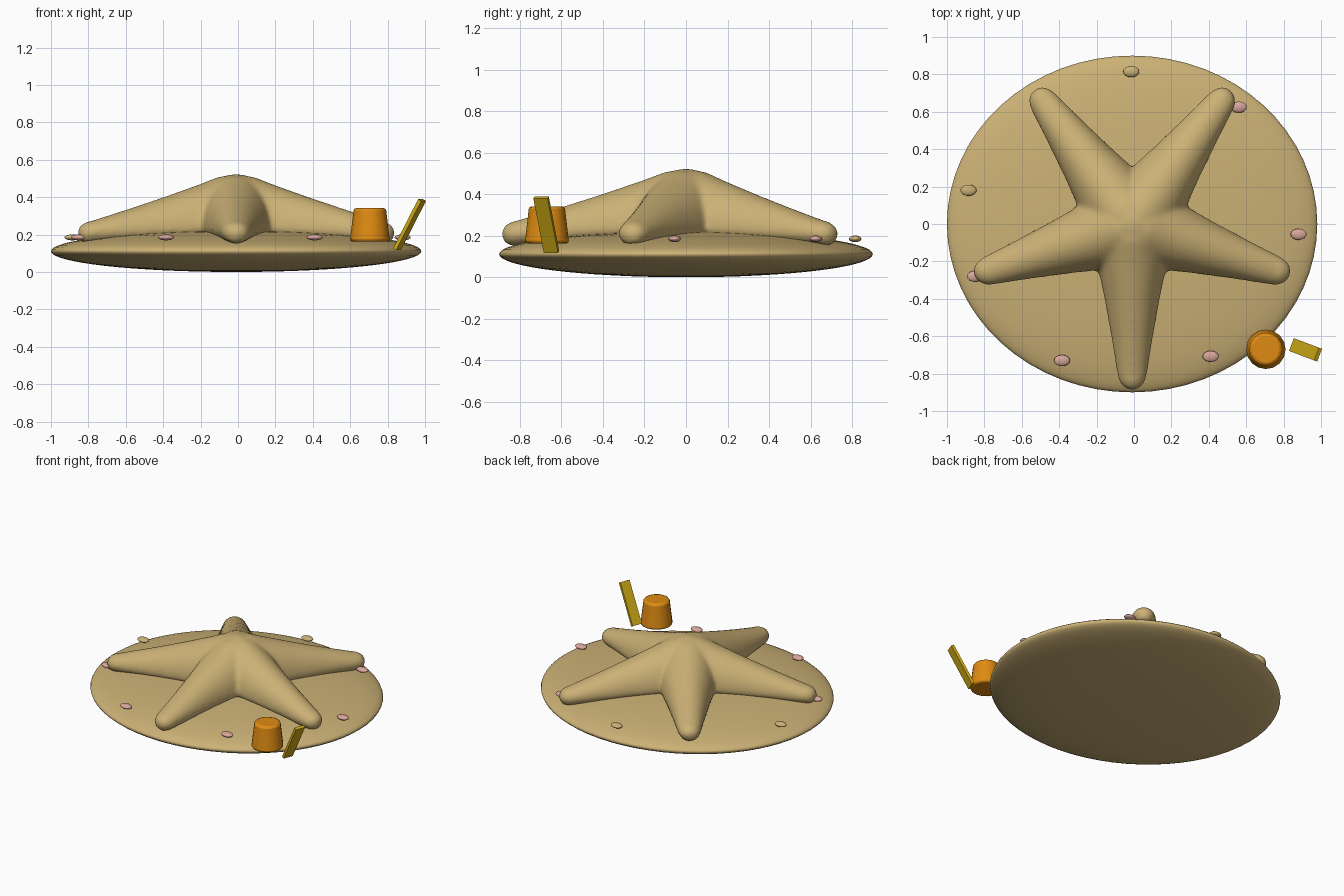
import bpy, bmesh, math
from mathutils import Matrix

if "Cube" in bpy.data.objects:
    bpy.data.objects.remove(bpy.data.objects["Cube"])


def material(name, r, g, b):
    m = bpy.data.materials.new(name)
    m.diffuse_color = (r, g, b, 1)
    m.use_nodes = True
    m.node_tree.nodes["Principled BSDF"].inputs["Base Color"].default_value = m.diffuse_color
    return m


SAND = material("sand", 0.60, 0.44, 0.18)
STAR = material("starfish tan", 0.60, 0.44, 0.18)
PINK = material("shell pink", 0.68, 0.38, 0.33)
ORANGE = material("bucket orange", 0.74, 0.26, 0.006)
YELLOW = material("spade yellow", 0.62, 0.40, 0.008)


def finish(ob, name, mat):
    ob.name = name
    ob.data.materials.append(mat)
    return ob


def ellipsoid(name, loc, radii, mat, seg=16, rings=10):
    bpy.ops.mesh.primitive_uv_sphere_add(segments=seg, ring_count=rings, location=loc)
    ob = bpy.context.object
    ob.scale = radii
    bpy.ops.object.shade_smooth()
    return finish(ob, name, mat)


# Sand mound: a flat lens
ellipsoid("sand_mound", (-0.01, 0, 0.111), (0.99, 0.9, 0.111), SAND, 64, 32)

# Starfish: five lofted arms fused and softened
# each ring: distance from centre, half width, crest height
RINGS = [(0, 0.20, 0.525), (0.1, 0.20, 0.508), (0.2, 0.19, 0.47),
         (0.4, 0.148, 0.402), (0.6, 0.112, 0.338), (0.8, 0.08, 0.277),
         (0.845, 0.068, 0.266), (0.872, 0.047, 0.25), (0.886, 0.02, 0.228)]
N = 32
bm = bmesh.new()
for k in range(5):
    turn = Matrix.Rotation(math.radians(-90 + 72 * k), 4, 'Z')
    loops = []
    for d, w, top in RINGS:
        zc = 0.24 - 0.034 * d
        loop = []
        for i in range(N):
            a = 2 * math.pi * i / N
            s = math.sin(a)
            z = zc + s * ((top - zc) if s > 0 else min(w, 0.06))
            v = bm.verts.new((d, w * math.cos(a), z))
            v.co = turn @ v.co
            loop.append(v)
        loops.append(loop)
    for a, b in zip(loops, loops[1:]):
        for i in range(N):
            j = (i + 1) % N
            bm.faces.new((a[i], a[j], b[j], b[i]))
    bm.faces.new(loops[0][::-1])
    bm.faces.new(loops[-1])
bmesh.ops.recalc_face_normals(bm, faces=bm.faces)
me = bpy.data.meshes.new("starfish")
bm.to_mesh(me)
bm.free()
star = bpy.data.objects.new("starfish", me)
bpy.context.collection.objects.link(star)
star.location.x = -0.01
finish(star, "starfish", STAR)
fuse = star.modifiers.new("fuse", 'REMESH')
fuse.mode = 'VOXEL'
fuse.voxel_size = 0.014
fuse.use_smooth_shade = True
soft = star.modifiers.new("soften", 'SMOOTH')
soft.factor = 0.5
soft.iterations = 10

# Little shells around the rim
SHELLS = [(-0.015, 0.815, SAND), (0.56, 0.625, PINK), (-0.885, 0.18, SAND),
          (0.88, -0.055, PINK), (-0.85, -0.28, PINK), (-0.385, -0.73, PINK),
          (0.41, -0.708, PINK)]
for n, (x, y, mat) in enumerate(SHELLS):
    ellipsoid(f"shell_{n + 1}", (x, y, 0.185), (0.043, 0.03, 0.016), mat)

# Upturned bucket
bpy.ops.mesh.primitive_cone_add(vertices=16, radius1=0.107, radius2=0.086,
                                depth=0.18, location=(0.705, -0.67, 0.252))
bucket = finish(bpy.context.object, "bucket", ORANGE)
bev = bucket.modifiers.new("rim", 'BEVEL')
bev.width = 0.014
bev.segments = 2
bev.limit_method = 'ANGLE'
bev.angle_limit = math.radians(40)
bpy.ops.object.shade_smooth_by_angle(angle=math.radians(35))

# Leaning spade
bpy.ops.mesh.primitive_cube_add(size=1, location=(0.917, -0.673, 0.253),
                                rotation=(0, 0.5, -0.36))
spade = finish(bpy.context.object, "spade", YELLOW)
spade.scale = (0.02, 0.073, 0.3)
